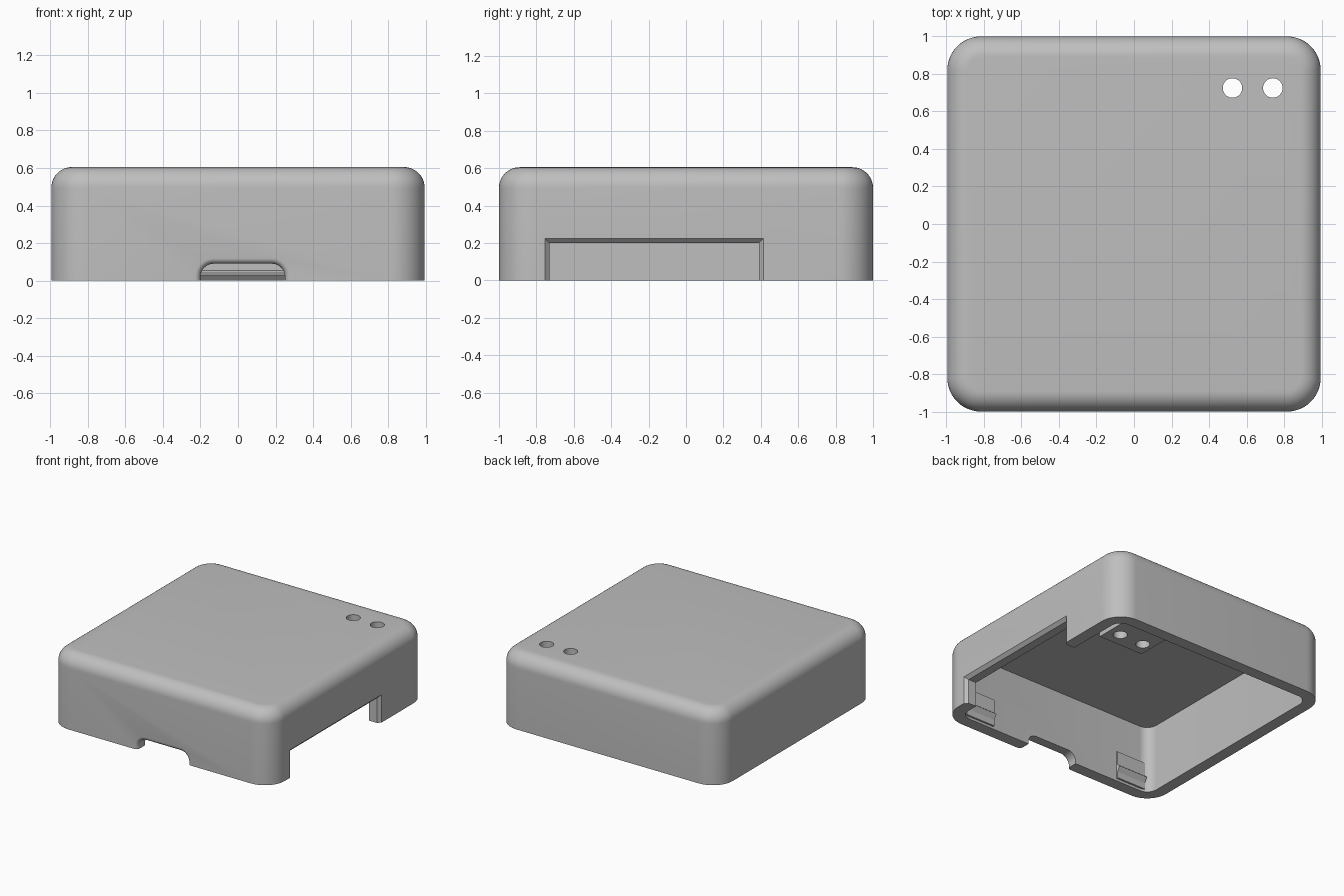
import bpy, bmesh, math
from mathutils import Vector

if "Cube" in bpy.data.objects:
    bpy.data.objects.remove(bpy.data.objects["Cube"], do_unlink=True)

grey = bpy.data.materials.new("light_grey")
grey.use_nodes = True
colour = (0.52, 0.52, 0.52, 1)
grey.diffuse_color = colour
grey.node_tree.nodes["Principled BSDF"].inputs["Base Color"].default_value = colour

HX, HY, HEIGHT, WALL, CEILING = 0.995, 1.0, 0.605, 0.095, 0.545


def loft(name, rings):
    """Closed solid through rings of equal point count."""
    bm = bmesh.new()
    loops = [[bm.verts.new(p) for p in ring] for ring in rings]
    for a, b in zip(loops, loops[1:]):
        for i in range(len(a)):
            j = (i + 1) % len(a)
            bm.faces.new((a[i], a[j], b[j], b[i]))
    bm.faces.new(loops[0][::-1])
    bm.faces.new(loops[-1])
    bmesh.ops.recalc_face_normals(bm, faces=bm.faces)
    mesh = bpy.data.meshes.new(name)
    bm.to_mesh(mesh)
    bm.free()
    mesh.materials.append(grey)
    obj = bpy.data.objects.new(name, mesh)
    bpy.context.collection.objects.link(obj)
    return obj


def arc(cx, cy, r, start, end, n):
    angles = [math.radians(start + (end - start) * i / n) for i in range(n + 1)]
    return [(cx + r * math.cos(a), cy + r * math.sin(a)) for a in angles]


def rounded_rect(inset, r, z):
    hx, hy = HX - inset - r, HY - inset - r
    pts = []
    for k, (sx, sy) in enumerate(((1, 1), (-1, 1), (-1, -1), (1, -1))):
        pts += arc(sx * hx, sy * hy, r, 90 * k, 90 * k + 90, 12)
    return [Vector((x, y, z)) for x, y in pts]


def box(name, x0, x1, y0, y1, z0, z1):
    return loft(name, [[(x0, y0, z), (x1, y0, z), (x1, y1, z), (x0, y1, z)]
                       for z in (z0, z1)])


def wall_strip(name, x0, x1, side, profile):
    """Extrude (depth, z) profile along x on the front (-1) or back (+1) wall."""
    inner = HY - WALL
    return loft(name, [[(x, side * (inner - d), z) for d, z in profile]
                       for x in (x0, x1)])


def cut(target, cutter):
    mod = target.modifiers.new("cut", "BOOLEAN")
    mod.operation = "DIFFERENCE"
    mod.solver = "EXACT"
    mod.object = cutter
    bpy.context.view_layer.objects.active = target
    bpy.ops.object.modifier_apply(modifier=mod.name)


# Hollow shell: cavity, rim, outer wall, rounded top edge
R, F = 0.18, 0.11
rings = [rounded_rect(WALL, R - WALL, CEILING), rounded_rect(WALL, R - WALL, 0),
         rounded_rect(0, R, 0)]
for i in range(11):
    a = math.radians(9 * i)
    inset = F * (1 - math.cos(a))
    rings.append(rounded_rect(inset, R - inset, HEIGHT - F + F * math.sin(a)))
shell = loft("case_shell", rings)

# Light guide block below the two holes
guide = box("light_guide", 0.44, 0.84, 0.61, 0.91, 0.02, CEILING + 0.01)

cutters = []


# Side opening with a chamfered outer edge
def side_ring(x, e):
    y0, y1, z1 = -0.73 - e, 0.39 + e, 0.2 + e
    return [(x, y0, -0.1), (x, y1, -0.1), (x, y1, z1), (x, y0, z1)]


side = loft("side_cutter", [side_ring(0.8, 0), side_ring(HX - 0.025, 0),
                            side_ring(HX + 0.025, 0.05)])
cutters.append(side)
cut(shell, side)


# Front port with a flared, rounded outer edge
def port_ring(y, e):
    r = 0.07
    top = (arc(0.25 - r, 0.09 - r, r + e, 0, 90, 8)
           + arc(-0.2 + r, 0.09 - r, r + e, 90, 180, 8))
    pts = [(-0.2 - e, -0.1), (0.25 + e, -0.1)] + top
    return [(x, y, z) for x, z in pts]


flare = 0.03
port_rings = [port_ring(-0.8, 0)]
for i in range(7):
    a = math.radians(15 * i)
    port_rings.append(port_ring(-HY + flare * (1 - math.sin(a)),
                                flare * (1 - math.cos(a))))
port_rings.append(port_ring(-HY - 0.05, flare))
port = loft("port_cutter", port_rings)
cutters.append(port)
cut(shell, port)

# Two indicator holes
for x in (0.525, 0.74):
    hole = loft("hole_cutter", [[(px, py, z) for px, py in
                                 arc(x, 0.725, 0.052, 0, 348.75, 31)]
                                for z in (-0.1, 0.7)])
    cutters.append(hole)
    cut(shell, hole)
    cut(guide, hole)

for c in cutters:
    bpy.data.objects.remove(c, do_unlink=True)

# Snap clips inside the front wall and a catch lip at the back
clip = [(-0.01, 0.02), (0.015, 0.02), (0.015, 0.07), (0.04, 0.11),
        (0.015, 0.13), (0.015, 0.24), (-0.01, 0.25)]
parts = [shell, guide]
for name, x in (("left_clip", 0.72), ("right_clip", -0.72)):
    parts.append(wall_strip(name, x - 0.13, x + 0.13, -1, clip))
lip = [(-0.01, 0), (0.0, 0), (0.025, 0.03), (0.025, 0.04), (-0.01, 0.06)]
parts.append(wall_strip("back_lip", -0.35, 0.25, 1, lip))

bpy.ops.object.select_all(action="DESELECT")
for p in parts:
    p.select_set(True)
bpy.context.view_layer.objects.active = shell
bpy.ops.object.shade_smooth_by_angle(angle=math.radians(30))
